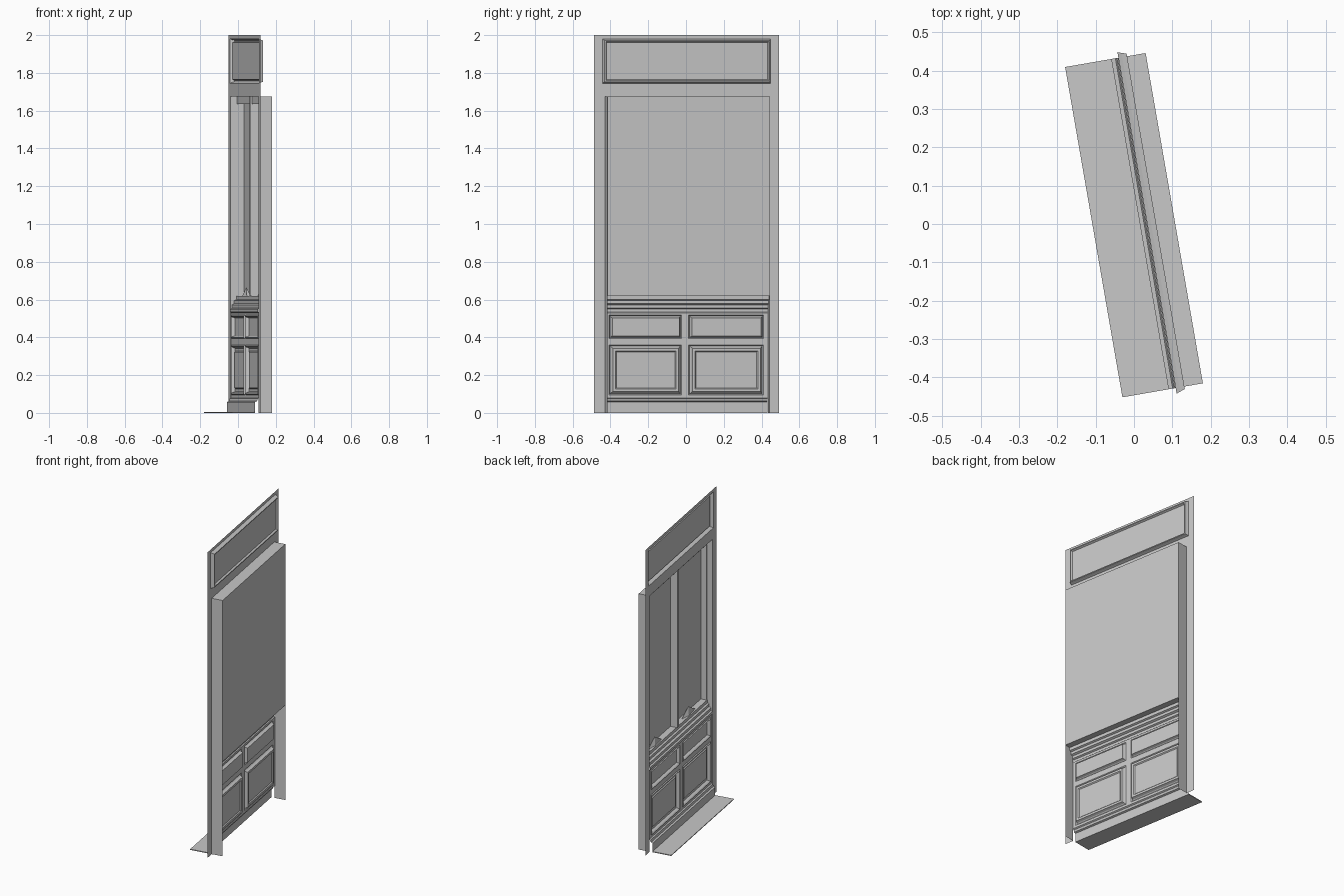
import bpy, bmesh, math
from mathutils import Matrix

if "Cube" in bpy.data.objects:
    bpy.data.objects.remove(bpy.data.objects["Cube"])

TURN = math.radians(9.84)   # whole bay is turned about z
FACE, BACK = 0.034, 0.106   # wall plane and back of the display box
Y0, Y1 = -0.44, 0.434       # ends of the bay
TOP, SILL = 1.675, 0.62

grey = bpy.data.materials.new("plain_grey")
grey.use_nodes = True
grey.diffuse_color = (0.58, 0.58, 0.58, 1)
grey.node_tree.nodes["Principled BSDF"].inputs["Base Color"].default_value = (0.58, 0.58, 0.58, 1)


def finish(name, bm):
    mesh = bpy.data.meshes.new(name)
    bm.to_mesh(mesh)
    bm.free()
    mesh.materials.append(grey)
    obj = bpy.data.objects.new(name, mesh)
    obj.rotation_euler.z = TURN
    bpy.context.collection.objects.link(obj)
    return obj


def box(name, x, y, z):
    bm = bmesh.new()
    bmesh.ops.create_cube(bm, size=1)
    for v in bm.verts:
        v.co = [r[0] + (c + 0.5) * (r[1] - r[0]) for r, c in zip((x, y, z), v.co)]
    return finish(name, bm)


def quad(name, corners):
    bm = bmesh.new()
    bm.faces.new([bm.verts.new(c) for c in corners])
    return finish(name, bm)


def panelled_sheet(name, x, ys, zs, panels, holes=()):
    """Sheet facing -x; panels maps a cell to its (inset, recess) steps."""
    bm = bmesh.new()
    grid = [[bm.verts.new((x, y, z)) for z in zs] for y in ys]
    cells = {}
    for i in range(len(ys) - 1):
        for j in range(len(zs) - 1):
            if (i, j) not in holes:
                cells[i, j] = bm.faces.new((grid[i][j], grid[i][j + 1],
                                            grid[i + 1][j + 1], grid[i + 1][j]))
    bm.normal_update()
    for cell, steps in panels.items():
        for inset, recess in steps:
            bmesh.ops.inset_individual(bm, faces=[cells[cell]], thickness=inset,
                                       depth=-recess, use_even_offset=True)
            bm.normal_update()
    return finish(name, bm)


def profile_strip(name, points):
    """Sweep an (x, z) profile along the length of the bay."""
    bm = bmesh.new()
    rows = [[bm.verts.new((x, y, z)) for x, z in points] for y in (Y0, Y1)]
    for i in range(len(points) - 1):
        bm.faces.new((rows[0][i], rows[0][i + 1], rows[1][i + 1], rows[1][i]))
    return finish(name, bm)


# Wall with open bay and recessed header panel
header_steps = [(0.004, 0.01), (0.004, 0.013), (0.006, 0.0), (0.006, -0.011)]
panelled_sheet("wall", FACE, [-0.5, -0.455, Y0, Y1, 0.449, 0.493],
               [0, TOP, 1.745, 1.98, 2.0], {}, 
               holes=[(1, 0), (2, 0), (3, 0), (1, 2), (2, 2), (3, 2)])
for name, a, b in (("right_jamb_margin", -0.455, Y0), ("left_jamb_margin", Y1, 0.449)):
    quad(name, [(FACE, a, 0), (FACE, a, TOP), (FACE, b, TOP), (FACE, b, 0)])
panelled_sheet("header_panel", FACE, [-0.455, 0.449], [1.745, 1.98],
               {(0, 0): header_steps})

# Display box: ends, lid, two back panes
for name, y in (("right_reveal", Y0), ("left_reveal", Y1)):
    quad(name, [(FACE, y, 0), (BACK, y, 0), (BACK, y, TOP), (FACE, y, TOP)])
quad("box_lid", [(FACE, Y0, TOP), (BACK, Y0, TOP), (BACK, Y1, TOP), (FACE, Y1, TOP)])
for name, a, b in (("right_pane", Y0, -0.022), ("left_pane", -0.014, Y1)):
    quad(name, [(BACK, a, SILL), (BACK, b, SILL), (BACK, b, TOP), (BACK, a, TOP)])

# Inner frame: jambs, divider and valance
FRAME = (0.07, BACK - 0.001)
box("right_jamb", FRAME, (Y0 + 0.001, Y0 + 0.007), (SILL, TOP - 0.001))
box("left_jamb", FRAME, (Y1 - 0.007, Y1 - 0.001), (SILL, TOP - 0.001))
box("divider", (0.06, BACK - 0.001), (-0.028, -0.008), (SILL, TOP - 0.001))
box("valance", FRAME, (Y0 + 0.007, Y1 - 0.007), (TOP - 0.04, TOP - 0.001))

# Stepped sill
profile_strip("sill", [(BACK, SILL), (0.066, SILL), (0.066, 0.6), (0.055, 0.595),
                       (0.055, 0.578), (0.042, 0.572), (0.042, 0.555),
                       (0.032, 0.55), (0.032, 0.535), (0.038, 0.53)])

# Apron with two columns of moulded panels
low_steps = [(0.006, -0.006), (0.006, 0.006), (0.006, 0.014), (0.014, 0.0), (0.006, -0.006)]
high_steps = [(0.005, -0.006), (0.005, 0.006), (0.005, 0.014)]
panelled_sheet("apron", 0.038, [Y0, -0.42, -0.03, 0.008, 0.41, Y1],
               [0.08, 0.095, 0.36, 0.393, 0.517, 0.53],
               {(1, 1): low_steps, (3, 1): low_steps,
                (1, 3): high_steps, (3, 3): high_steps})

# Baseboard and floor slab
profile_strip("baseboard", [(0.038, 0.08), (0.03, 0.075), (0.026, 0.062),
                            (0.015, 0.058), (0.015, 0)])
box("floor_slab", (-0.107, 0.015), (Y0, Y1), (0, 0.005))

# Crumpled heaps lying on the sill
for name, y in (("right_heap", -0.22), ("left_heap", 0.25)):
    bm = bmesh.new()
    bmesh.ops.create_cone(bm, segments=5, radius1=1, radius2=0, depth=1,
                          cap_ends=False, matrix=Matrix.Translation((0, 0, 0.5)))
    bmesh.ops.transform(bm, verts=bm.verts,
                        matrix=Matrix.Translation((0.088, y, SILL)) @
                        Matrix.Diagonal((0.017, 0.09, 0.045, 1)))
    finish(name, bm)
